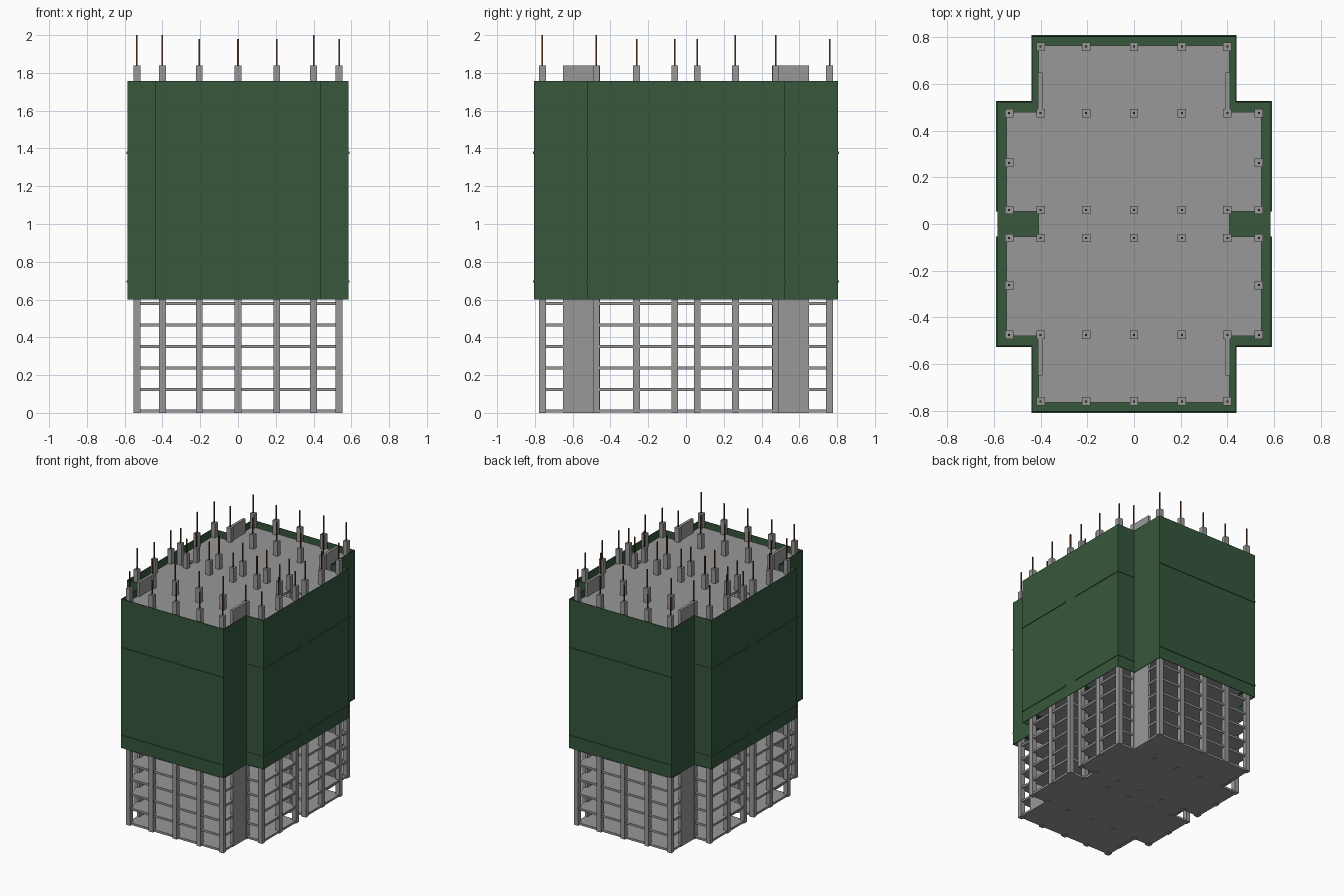
import bpy, bmesh, random

if "Cube" in bpy.data.objects:
    bpy.data.objects.remove(bpy.data.objects["Cube"])

random.seed(4)


def material(name, rgb):
    m = bpy.data.materials.new(name)
    m.diffuse_color = (*rgb, 1)
    m.use_nodes = True
    m.node_tree.nodes["Principled BSDF"].inputs["Base Color"].default_value = m.diffuse_color
    return m


CONCRETE = material("concrete grey", (0.31, 0.315, 0.31))
GREEN = material("netting green", (0.038, 0.095, 0.045))
RUST = material("rebar rust", (0.13, 0.045, 0.015))


def finish(name, bm, mat):
    bmesh.ops.recalc_face_normals(bm, faces=bm.faces)
    me = bpy.data.meshes.new(name)
    bm.to_mesh(me)
    bm.free()
    me.materials.append(mat)
    ob = bpy.data.objects.new(name, me)
    bpy.context.collection.objects.link(ob)
    return ob


def add_box(bm, x0, x1, y0, y1, z0, z1):
    vs = bmesh.ops.create_cube(bm, size=1)["verts"]
    for v in vs:
        v.co.x = x0 if v.co.x < 0 else x1
        v.co.y = y0 if v.co.y < 0 else y1
        v.co.z = z0 if v.co.z < 0 else z1


def add_prism(bm, outline, z0, z1):
    face = bm.faces.new([bm.verts.new((x, y, z0)) for x, y in outline])
    top = bmesh.ops.extrude_face_region(bm, geom=[face])["geom"]
    for v in top:
        if isinstance(v, bmesh.types.BMVert):
            v.co.z = z1


def mirrored(quarter):
    """Closed outline from a quarter running from the +x side to the +y side."""
    left = [(-x, y) for x, y in reversed(quarter)]
    half = quarter + left
    return half + [(-x, -y) for x, y in half]


STOREY, FLOORS, TOP = 0.114, 16, 1.838

# floor slabs with the side recesses
plan = mirrored([(0.41, 0.053), (0.547, 0.053), (0.547, 0.481), (0.41, 0.481), (0.41, 0.765)])
plan = [p for i, p in enumerate(plan) if p != plan[i - 1]]
bm = bmesh.new()
for i in range(FLOORS):
    add_prism(bm, plan, i * STOREY + 0.002, i * STOREY + 0.018)
finish("floor_slabs", bm, CONCRETE)

# column grid
rows = {0.76: (0, 0.205, 0.4), 0.475: (0, 0.205, 0.4, 0.535),
        0.262: (0.535,), 0.06: (0, 0.205, 0.4, 0.535)}
points = sorted({(sx * x, sy * y) for y, xs in rows.items() for x in xs
                 for sx in (1, -1) for sy in (1, -1)})
bm = bmesh.new()
for x, y in points:
    add_box(bm, x - 0.018, x + 0.018, y - 0.018, y + 0.018, 0, TOP)
finish("columns", bm, CONCRETE)

# starter bars on top of the columns
bm = bmesh.new()
for n, (x, y) in enumerate(points):
    h = 2.0 if n == 0 else random.choice((1.95, 1.965, 1.98, 2.0))
    add_box(bm, x - 0.004, x + 0.004, y - 0.004, y + 0.004, TOP - 0.01, h)
finish("starter_bars", bm, RUST)

# shear walls at the inner corners
bm = bmesh.new()
for sx in (1, -1):
    for sy in (1, -1):
        x, ya, yb = sx * 0.402, sy * 0.455, sy * 0.65
        add_box(bm, x - 0.01, x + 0.01, min(ya, yb), max(ya, yb), 0, TOP)
finish("shear_walls", bm, CONCRETE)

# safety net wrapped around the upper storeys
NX, NY, WX, WY = 0.44, 0.805, 0.586, 0.525
quarter = [(WX, WY), (NX, WY), (NX, NY)]
net_plan = mirrored(quarter)
bm = bmesh.new()
low = [bm.verts.new((x, y, 0.6)) for x, y in net_plan]
high = [bm.verts.new((x, y, 1.758)) for x, y in net_plan]
for i in range(len(low)):
    bm.faces.new((low[i - 1], low[i], high[i], high[i - 1]))
net = finish("safety_net", bm, GREEN)
thick = net.modifiers.new("thickness", "SOLIDIFY")
thick.thickness = 0.004
thick.offset = -1
thick.use_even_offset = True

# catch platforms closing the gap between slab edge and net
bm = bmesh.new()
for z in (0.695, 1.377):
    a, b = z - 0.006, z + 0.006
    for s in (1, -1):
        def span(p, q):
            return sorted((s * p, s * q))
        add_box(bm, -NX, NX, *span(0.76, NY + 0.005), a, b)
        add_box(bm, *span(0.405, WX - 0.003), -0.053, 0.053, a, b)
        for t in (1, -1):
            ys = sorted((t * 0.053, t * (WY + 0.003)))
            add_box(bm, *span(0.54, WX + 0.005), *ys, a, b)
            ys = sorted((t * 0.475, t * (WY + 0.003)))
            add_box(bm, *span(0.405, 0.54), *ys, a, b)
            ys = sorted((t * WY, t * 0.76))
            add_box(bm, *span(0.405, NX - 0.002), *ys, a, b)
finish("catch_platforms", bm, GREEN)
